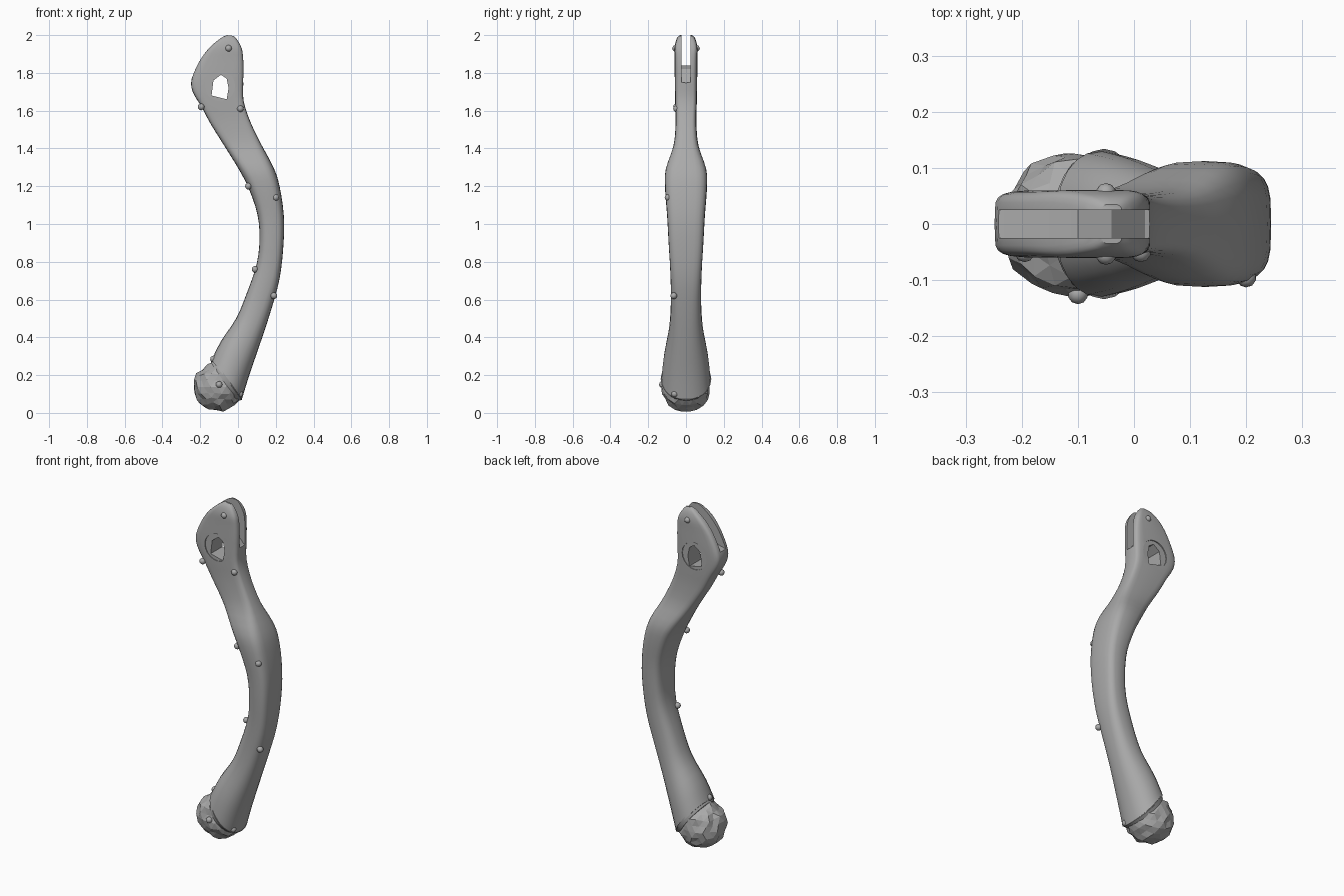
import bpy
import bmesh
import math
import random
from mathutils import Vector, Matrix

default_cube = bpy.data.objects.get("Cube")
if default_cube:
    bpy.data.objects.remove(default_cube, do_unlink=True)

random.seed(4)

metal = bpy.data.materials.new("grey metal")
metal.use_nodes = True
grey = (0.4, 0.4, 0.4, 1)
metal.diffuse_color = grey
metal.node_tree.nodes["Principled BSDF"].inputs["Base Color"].default_value = grey


def make_object(name, bm, smooth_angle=None):
    """Turn a bmesh into a named object, optionally smooth below an angle."""
    bmesh.ops.recalc_face_normals(bm, faces=bm.faces[:])
    mesh = bpy.data.meshes.new(name)
    bm.to_mesh(mesh)
    bm.free()
    mesh.materials.append(metal)
    obj = bpy.data.objects.new(name, mesh)
    bpy.context.collection.objects.link(obj)
    if smooth_angle:
        smooth(obj, smooth_angle)
    return obj


def smooth(obj, degrees):
    bpy.ops.object.select_all(action="DESELECT")
    obj.select_set(True)
    bpy.context.view_layer.objects.active = obj
    bpy.ops.object.shade_smooth_by_angle(angle=math.radians(degrees))


def prism(outline, y_start, y_end):
    """Extrude an x-z outline along y."""
    bm = bmesh.new()
    rings = [[bm.verts.new((x, y, z)) for x, z in outline] for y in (y_start, y_end)]
    bridge(bm, *rings)
    for ring in rings:
        bm.faces.new(ring)
    return bm


def bridge(bm, first, second):
    count = len(first)
    for i in range(count):
        j = (i + 1) % count
        bm.faces.new((first[i], first[j], second[j], second[i]))


def circle(center, radius, count):
    return [(center[0] + radius * math.cos(math.tau * i / count),
             center[1] + radius * math.sin(math.tau * i / count)) for i in range(count)]


def cut(target, bm):
    """Subtract a temporary cutter from the target."""
    cutter = make_object("cutter", bm)
    cutter.hide_render = True
    modifier = target.modifiers.new("cut", "BOOLEAN")
    modifier.operation = "DIFFERENCE"
    modifier.solver = "EXACT"
    modifier.object = cutter
    bpy.context.view_layer.objects.active = target
    bpy.ops.object.modifier_apply(modifier=modifier.name)
    bpy.data.objects.remove(cutter, do_unlink=True)


def catmull(a, b, c, d, t):
    return [0.5 * (2 * q + (r - p) * t + (2 * p - 5 * q + 4 * r - s) * t * t
                   + (3 * q - p - 3 * r + s) * t ** 3) for p, q, r, s in zip(a, b, c, d)]


# Lever stations: inner edge x, z, outer edge x, z, half thickness, squareness
stations = [
    (-.14, .28, .02, .07, .13, 2.2),
    (-.09, .38, .06, .2, .118, 2.2),
    (-.01, .5, .125, .39, .09, 2.4),
    (.045, .63, .177, .55, .08, 2.8),
    (.098, .785, .22, .71, .083, 3.2),
    (.114, .92, .24, .88, .092, 3.5),
    (.103, 1.05, .243, 1.04, .1, 3.5),
    (.06, 1.18, .22, 1.2, .111, 3.5),
    (.01, 1.28, .188, 1.3, .107, 3.5),
    (-.07, 1.41, .124, 1.42, .066, 4),
    (-.145, 1.53, .066, 1.54, .055, 5),
    (-.193, 1.62, .03, 1.65, .057, 6),
    (-.24, 1.7, .028, 1.74, .059, 6),
    (-.245, 1.77, .03, 1.81, .06, 6),
    (-.2, 1.87, .028, 1.88, .06, 6),
    (-.145, 1.94, .02, 1.93, .06, 6),
    (-.09, 1.985, 0, 1.97, .05, 5),
    (-.06, 2, -.02, 1.995, .035, 4),
]


def section_ring(bm, station, count=24):
    """Rounded rectangular cross-section spanning the two edges."""
    ax, az, bx, bz, half, power = station
    ring = []
    for i in range(count):
        angle = math.tau * i / count
        c, s = math.cos(angle), math.sin(angle)
        u = math.copysign(abs(c) ** (2 / power), c)
        v = math.copysign(abs(s) ** (2 / power), s)
        t = (u + 1) / 2
        ring.append(bm.verts.new((ax + (bx - ax) * t, half * v, az + (bz - az) * t)))
    return ring


# Curved lever body
bm = bmesh.new()
rings = []
last = len(stations) - 1
for i in range(last):
    window = [stations[max(0, min(last, i + k))] for k in (-1, 0, 1, 2)]
    for step in range(3):
        rings.append(section_ring(bm, catmull(*window, step / 3)))
rings.append(section_ring(bm, stations[last]))
for first, second in zip(rings, rings[1:]):
    bridge(bm, first, second)
bm.faces.new(rings[0])
bm.faces.new(rings[-1])
lever = make_object("lever_body", bm)

# Fork slot at the pivot end, with an arched floor
slot = [(-.4, 1.74), (-.2, 1.79), (-.1, 1.84), (-.04, 1.82), (.02, 1.75),
        (.2, 1.7), (.2, 2.2), (-.4, 2.2)]
cut(lever, prism(slot, -.025, .025))

# Pivot opening with a shallow round recess on each side
pivot = (-.095, 1.73)
opening = [(-.14, 1.68), (-.06, 1.66), (-.05, 1.72), (-.06, 1.77), (-.09, 1.79), (-.13, 1.76)]
cut(lever, prism(opening, -.2, .2))
for side in (-1, 1):
    cut(lever, prism(circle(pivot, .08, 20), side * .054, side * .2))
smooth(lever, 30)

# Rough faceted ball at the tip
bm = bmesh.new()
bmesh.ops.create_icosphere(bm, subdivisions=3, radius=.132)
for vert in bm.verts:
    vert.co *= random.uniform(.92, 1.04)
bmesh.ops.translate(bm, verts=bm.verts[:], vec=(-.105, 0, .138))
make_object("ball_tip", bm)

# Raised collar where the lever meets the ball
bm = bmesh.new()
axis = Vector((-.82, 0, -.57))
collar = Matrix.Translation((-.064, 0, .172)) @ axis.to_track_quat("Z", "Y").to_matrix().to_4x4()
bmesh.ops.create_cone(bm, cap_ends=True, segments=24, radius1=.134, radius2=.124,
                      depth=.025, matrix=collar)
make_object("tip_collar", bm, 30)

# Small studs along the edges: x, y, z
studs = [(-.195, -.05, 1.62), (.012, -.05, 1.61), (.055, -.085, 1.2), (.2, -.095, 1.14),
         (.09, -.05, .76), (.19, -.065, .62), (-.13, -.03, .285), (.01, -.06, .1),
         (-.1, -.125, .15), (-.05, -.055, 1.93), (-.05, .055, 1.93)]
for number, place in enumerate(studs):
    bm = bmesh.new()
    bmesh.ops.create_icosphere(bm, subdivisions=2, radius=.018,
                               matrix=Matrix.Translation(place))
    make_object("edge_stud_%d" % number, bm, 40)
